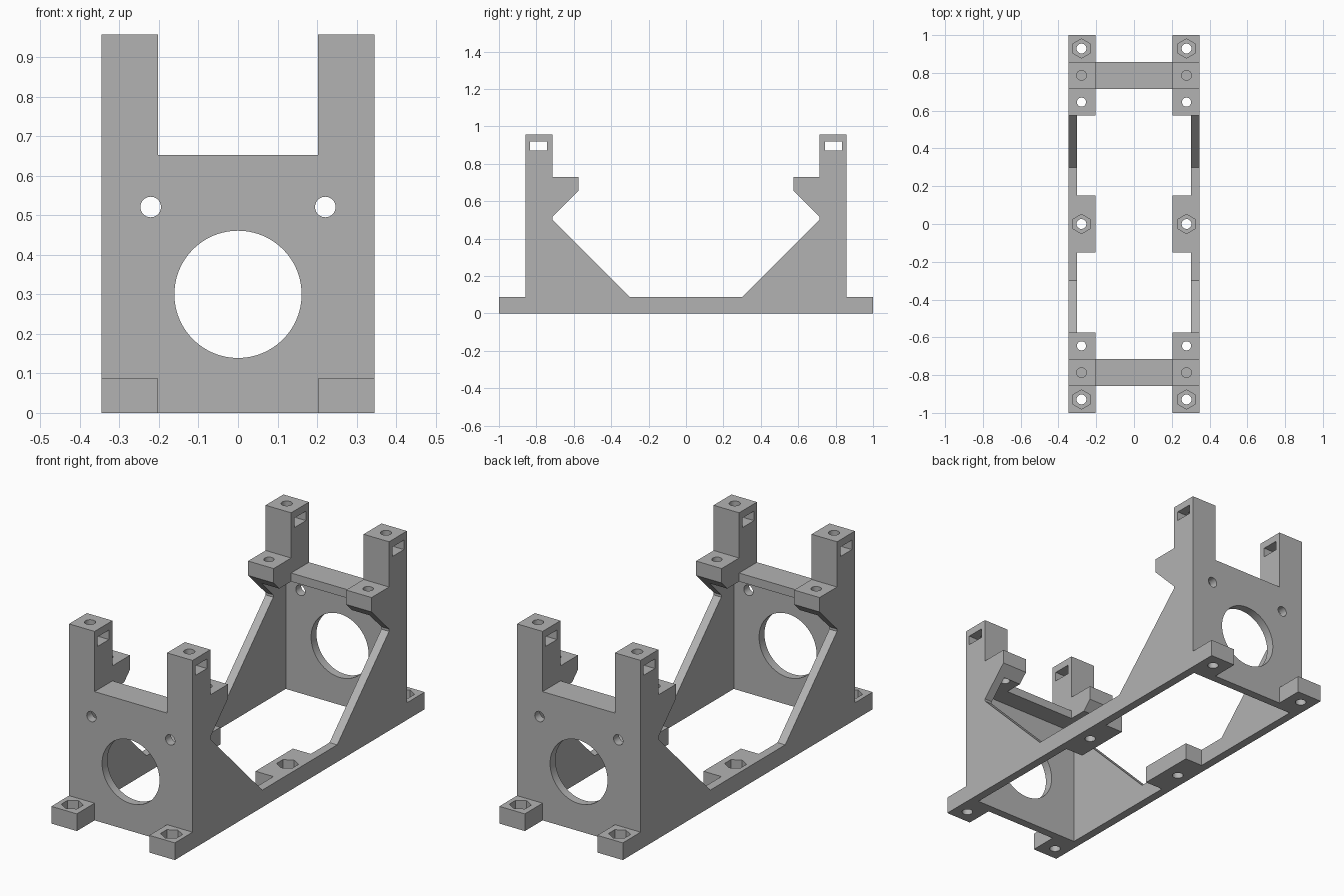
import bpy, bmesh
from math import radians, pi
from mathutils import Matrix, Vector

cube = bpy.data.objects.get("Cube")
if cube:
    bpy.data.objects.remove(cube, do_unlink=True)

grey = bpy.data.materials.new("plain grey")
grey.use_nodes = True
GREY = (0.45, 0.45, 0.45, 1)
grey.diffuse_color = GREY
grey.node_tree.nodes["Principled BSDF"].inputs["Base Color"].default_value = GREY

# Main dimensions
OUT, IN, SKIN = 0.346, 0.203, 0.303       # half width, post inner side, side skin
WALL, POST, CORE = 0.858, 0.715, 0.815    # end wall outer, post inner, wall inner
BASE, DECK, BEAM, TOP = 0.087, 0.609, 0.652, 0.957
HOLE_X = 0.278
parts = []


def finish(name, bm):
    bmesh.ops.recalc_face_normals(bm, faces=bm.faces)
    mesh = bpy.data.meshes.new(name)
    bm.to_mesh(mesh)
    bm.free()
    mesh.materials.append(grey)
    obj = bpy.data.objects.new(name, mesh)
    bpy.context.collection.objects.link(obj)
    return obj


def slab(name, profile, x0, x1):
    """Extrude a (y, z) profile along x."""
    bm = bmesh.new()
    face = bm.faces.new([bm.verts.new((x0, y, z)) for y, z in profile])
    new = bmesh.ops.extrude_face_region(bm, geom=[face])["geom"]
    moved = [v for v in new if isinstance(v, bmesh.types.BMVert)]
    bmesh.ops.translate(bm, verts=moved, vec=(x1 - x0, 0, 0))
    return finish(name, bm)


def box(name, x0, x1, y0, y1, z0, z1):
    return slab(name, [(y0, z0), (y1, z0), (y1, z1), (y0, z1)], x0, x1)


def rod(center, radius, length, axis="Z", sides=48):
    """Cylinder cutter; six sides give a nut pocket pointing along y."""
    bm = bmesh.new()
    turn = Matrix.Rotation(pi / 2, 4, "X") if axis == "Y" else Matrix()
    bmesh.ops.create_cone(bm, cap_ends=True, segments=sides, radius1=radius,
                          radius2=radius, depth=length,
                          matrix=Matrix.Translation(Vector(center)) @ turn)
    return finish("cutter", bm)


def cut(obj, *cutters):
    for cutter in cutters:
        cutter.hide_render = True
        mod = obj.modifiers.new("cut", "BOOLEAN")
        mod.operation, mod.solver, mod.object = "DIFFERENCE", "EXACT", cutter
        bpy.context.view_layer.update()
        graph = bpy.context.evaluated_depsgraph_get()
        mesh = bpy.data.meshes.new_from_object(obj.evaluated_get(graph))
        obj.modifiers.clear()
        obj.data = mesh
        bpy.data.objects.remove(cutter, do_unlink=True)


def mounting_pad(name, sx, y0, y1, hole_y):
    pad = box(name, sx * IN, sx * OUT, y0, y1, 0, BASE)
    cut(pad, rod((sx * HOLE_X, hole_y, BASE), 0.051, 0.09, sides=6),
        rod((sx * HOLE_X, hole_y, 0), 0.026, 0.4))
    parts.append(pad)


for sy, end in ((-1, "front"), (1, "back")):
    # End wall with a round opening and two screw holes
    wall = box(end + "_wall", -SKIN, SKIN, sy * CORE, sy * WALL, 0, DECK)
    cut(wall, rod((0, sy * WALL, 0.3), 0.161, 0.3, "Y", 96),
        *[rod((x, sy * WALL, 0.521), 0.026, 0.3, "Y") for x in (-0.221, 0.221)])
    parts.append(wall)
    parts.append(box(end + "_beam", -IN, IN, sy * POST, sy * WALL, DECK, BEAM))

    for sx, side in ((-1, "right"), (1, "left")):
        label = f"{end}_{side}_"
        # Upright post with its inner ledge
        outline = [(0.621, DECK), (0.575, 0.655), (0.575, 0.728), (POST, 0.728),
                   (POST, TOP), (WALL, TOP), (WALL, DECK)]
        post = slab(label + "post", [(sy * y, z) for y, z in outline],
                    sx * IN, sx * OUT)
        # Nut slot, blind top hole and ledge hole
        cut(post, box("cutter", sx * 0.1, sx * 0.5, sy * 0.743, sy * 0.834, 0.872, 0.92),
            rod((sx * HOLE_X, sy * 0.787, TOP), 0.026, 0.28),
            rod((sx * HOLE_X, sy * 0.645, 0.67), 0.024, 0.3))
        parts.append(post)

        # Sloping side gusset and the rail below it
        outline = [(WALL, BASE), (0.3, BASE), (POST, 0.503), (POST, 0.515),
                   (0.621, DECK), (WALL, DECK)]
        parts.append(slab(label + "gusset", [(sy * y, z) for y, z in outline],
                          sx * SKIN, sx * OUT))
        parts.append(box(label + "rail", sx * SKIN, sx * OUT,
                         sy * 0.15, sy * WALL, 0, BASE))

        # Corner foot
        mounting_pad(label + "foot", sx, sy * WALL, sy * 1.0, sy * 0.929)

# Middle mounting pads
for sx, side in ((-1, "right"), (1, "left")):
    mounting_pad(side + "_middle_pad", sx, -0.15, 0.15, 0)

# Smooth hole walls, crisp edges elsewhere
bpy.ops.object.select_all(action="DESELECT")
for part in parts:
    part.select_set(True)
bpy.context.view_layer.objects.active = parts[0]
bpy.ops.object.shade_smooth_by_angle(angle=radians(30))
